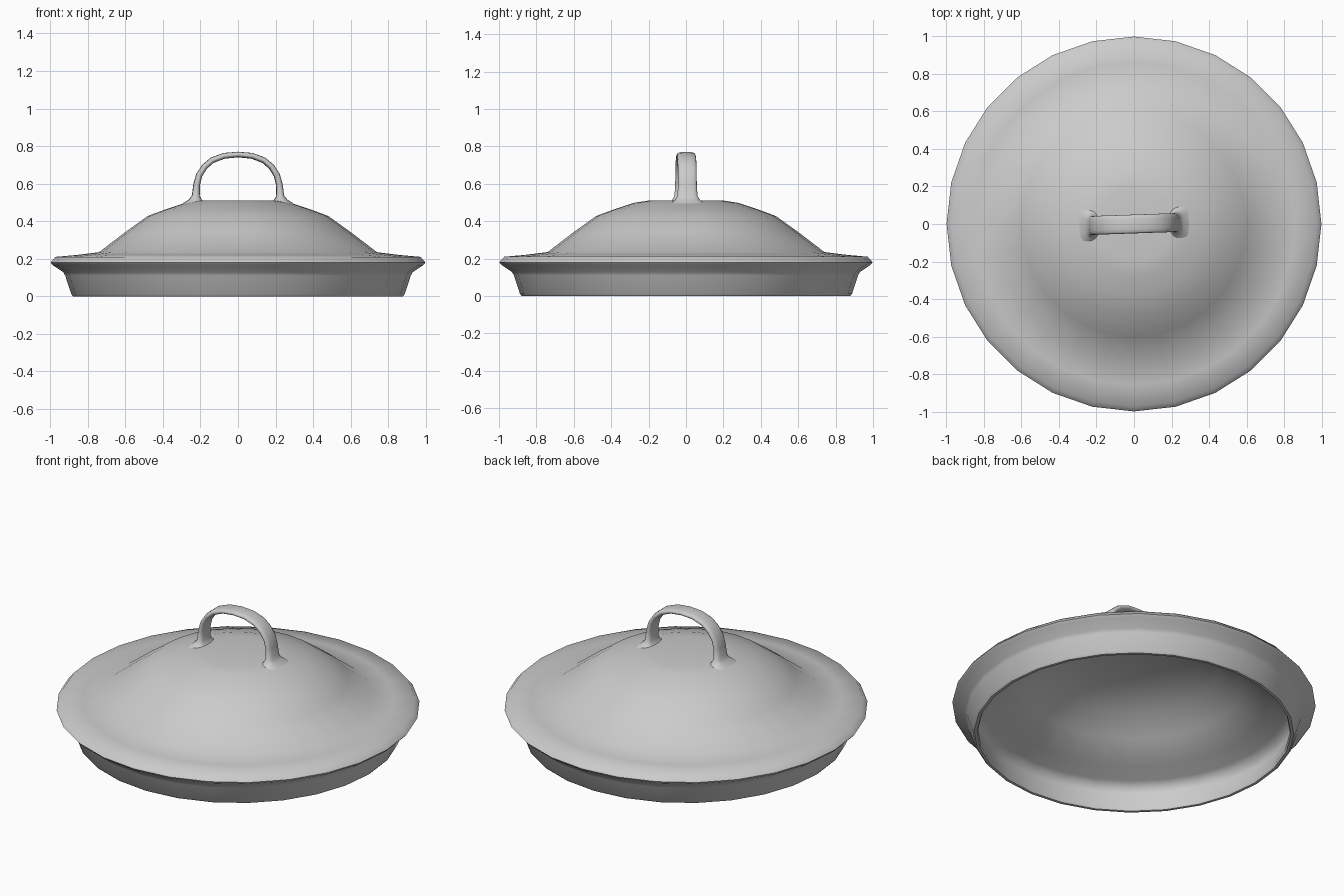
import bpy, bmesh, math
from mathutils import Vector, Matrix

cube = bpy.data.objects.get("Cube")
if cube:
    bpy.data.objects.remove(cube, do_unlink=True)

grey = bpy.data.materials.new("light grey metal")
grey.use_nodes = True
colour = (0.6, 0.6, 0.6, 1)
grey.diffuse_color = colour
grey.node_tree.nodes["Principled BSDF"].inputs["Base Color"].default_value = colour


def finish(bm, name, angle):
    bmesh.ops.recalc_face_normals(bm, faces=bm.faces)
    mesh = bpy.data.meshes.new(name)
    bm.to_mesh(mesh)
    bm.free()
    mesh.materials.append(grey)
    ob = bpy.data.objects.new(name, mesh)
    bpy.context.collection.objects.link(ob)
    bpy.ops.object.select_all(action='DESELECT')
    ob.select_set(True)
    bpy.context.view_layer.objects.active = ob
    bpy.ops.object.shade_smooth_by_angle(angle=math.radians(angle))
    return ob


def bridge(bm, a, b):
    n = len(a)
    for i in range(n):
        bm.faces.new((a[i], a[(i + 1) % n], b[(i + 1) % n], b[i]))


def lathe(profile, sides, name):
    """Revolve a (radius, height) profile that starts and ends on the axis."""
    bm = bmesh.new()
    rings = []
    for r, z in profile[1:-1]:
        rings.append([bm.verts.new((r * math.cos(math.tau * i / sides),
                                    r * math.sin(math.tau * i / sides), z))
                      for i in range(sides)])
    for a, b in zip(rings, rings[1:]):
        bridge(bm, a, b)
    for (r, z), ring in ((profile[0], rings[0]), (profile[-1], rings[-1])):
        tip = bm.verts.new((0, 0, z))
        for i in range(sides):
            bm.faces.new((tip, ring[i], ring[(i + 1) % sides]))
    return finish(bm, name, 50)


# Lid shell: dome, brim, skirt, then back up the hollow underside
outside = [(0, 0.505), (0.2, 0.51), (0.28, 0.498), (0.38, 0.465), (0.48, 0.428),
           (0.6, 0.342), (0.74, 0.235), (0.86, 0.22), (0.972, 0.21), (0.998, 0.18),
           (0.985, 0.165), (0.93, 0.128), (0.92, 0.11), (0.888, 0.012), (0.878, 0)]
inside = [(0.862, 0), (0.856, 0.012), (0.885, 0.11), (0.88, 0.15), (0.84, 0.18),
          (0.73, 0.205), (0.6, 0.308), (0.47, 0.395), (0.28, 0.465), (0, 0.478)]
lathe(outside + inside, 28, "lid_shell")


# Handle: flat strap with rounded edges swept along an arch, flared at the feet
def strap_section(centre, tangent, width, thick):
    normal = Vector((-tangent.z, 0, tangent.x))
    points = []
    for i in range(16):
        a = math.tau * i / 16
        c, s = math.cos(a), math.sin(a)
        v = math.copysign(abs(c) ** 0.6, c) * width / 2
        w = math.copysign(abs(s) ** 0.8, s) * thick / 2
        points.append(centre + Vector((0, v, 0)) + normal * w)
    return points


# Each row: x, z, width, thickness
half = [(0.228, 0.49, 0.20, 0.13), (0.226, 0.512, 0.135, 0.075),
        (0.225, 0.535, 0.108, 0.042), (0.22, 0.595, 0.1, 0.036),
        (0.207, 0.645, 0.1, 0.034), (0.178, 0.69, 0.1, 0.033),
        (0.138, 0.724, 0.1, 0.032), (0.075, 0.748, 0.1, 0.031)]
path = half + [(0, 0.755, 0.1, 0.03)] + [(-x, z, w, t) for x, z, w, t in reversed(half)]
centres = [Vector((x, 0, z)) for x, z, w, t in path]
bm = bmesh.new()
rings = []
for i, (x, z, w, t) in enumerate(path):
    tangent = (centres[min(i + 1, len(path) - 1)] - centres[max(i - 1, 0)]).normalized()
    rings.append([bm.verts.new(p) for p in strap_section(centres[i], tangent, w, t)])
for a, b in zip(rings, rings[1:]):
    bridge(bm, a, b)
for ring in (rings[0], rings[-1]):
    bm.faces.new(ring)
bmesh.ops.rotate(bm, verts=bm.verts, cent=(0, 0, 0), matrix=Matrix.Rotation(math.radians(2), 3, 'Z'))
finish(bm, "handle", 60)
